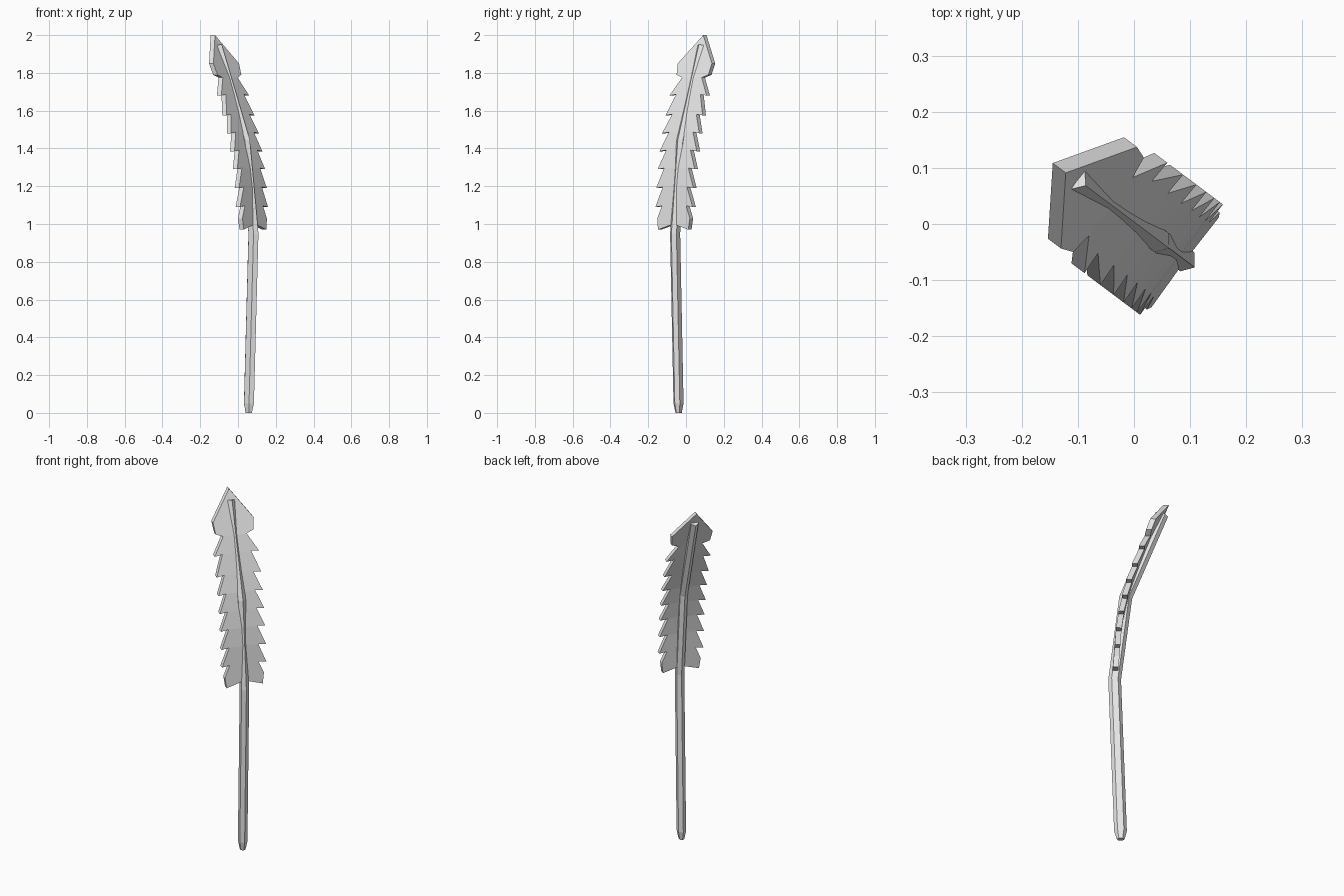
import bpy, bmesh
from mathutils import Vector

cube = bpy.data.objects.get("Cube")
if cube:
    bpy.data.objects.remove(cube, do_unlink=True)

grey = bpy.data.materials.new("plain_grey")
grey.use_nodes = True
grey.diffuse_color = (0.8, 0.8, 0.8, 1)
grey.node_tree.nodes["Principled BSDF"].inputs["Base Color"].default_value = grey.diffuse_color

ACROSS = Vector((0.6, 0.8, 0))    # direction of the blade width
LEAN = Vector((-0.8, 0.6, 0))     # direction the tip leans towards


def place(u, v, z):
    return ACROSS * u + LEAN * v + Vector((0, 0, z))


def finish(name, bm):
    bmesh.ops.recalc_face_normals(bm, faces=bm.faces)
    mesh = bpy.data.meshes.new(name)
    bm.to_mesh(mesh)
    bm.free()
    mesh.materials.append(grey)
    obj = bpy.data.objects.new(name, mesh)
    bpy.context.collection.objects.link(obj)


# Bent shaft: hexagonal rings of (height, lean, half width, half depth, tilt)
RINGS = [(0, -0.069, 0.013, 0.02, 0), (0.05, -0.07, 0.021, 0.033, 0),
         (0.95, -0.1, 0.021, 0.033, 0), (1.44, -0.043, 0.021, 0.033, 0.2),
         (1.94, 0.143, 0.02, 0.033, 0.35)]
HEX = [(0, -1), (1, -0.5), (1, 0.5), (0, 1), (-1, 0.5), (-1, -0.5)]
bm = bmesh.new()
loops = []
for z, lean, w, d, tilt in RINGS:
    loops.append([bm.verts.new(place(0.003 + a * w, lean + b * d, z - tilt * b * d))
                  for a, b in HEX])
for low, high in zip(loops, loops[1:]):
    for i in range(6):
        j = (i + 1) % 6
        bm.faces.new((low[i], low[j], high[j], high[i]))
bm.faces.new(loops[0])
bm.faces.new(loops[-1])
finish("shaft", bm)

# Curve followed by the back of the blade: (height, lean)
CURVE = [(0.97, -0.085), (1.19, -0.07), (1.29, -0.058), (1.385, -0.04),
         (1.48, -0.018), (1.57, 0.01), (1.68, 0.047), (1.85, 0.107), (2.0, 0.181)]


def blade_lean(z):
    for (z0, v0), (z1, v1) in zip(CURVE, CURVE[1:]):
        if z <= z1:
            break
    return v0 + (v1 - v0) * (z - z0) / (z1 - z0)


# Serrated blade: one tooth per strip, mirrored about the centre line
TEETH = [1.68, 1.575, 1.48, 1.385, 1.29, 1.19, 1.09]
NOTCHES = [(0.065, 1.775)] + [(0.08, z + 0.006) for z in TEETH]
bm = bmesh.new()


def point(u, z):
    return bm.verts.new(place(u, blade_lean(z), z))


tip, bottom = point(0, 2.0), point(0, 1.0)
spine = [point(0, z) for u, z in NOTCHES]
for side in (-1, 1):
    inner = [point(side * u, z) for u, z in NOTCHES]
    for i, z in enumerate(TEETH):
        tooth = point(side * 0.123, z)
        bm.faces.new((spine[i], inner[i], inner[i + 1], spine[i + 1]))
        bm.faces.new((inner[i], tooth, inner[i + 1]))
    # Arrow-shaped head and flared base
    bm.faces.new((tip, point(side * 0.113, 1.85), point(side * 0.105, 1.79), inner[0], spine[0]))
    bm.faces.new((spine[-1], inner[-1], point(side * 0.108, 1.03), point(side * 0.1, 0.97), bottom))
bmesh.ops.recalc_face_normals(bm, faces=bm.faces)
solid = bmesh.ops.extrude_face_region(bm, geom=bm.faces[:], use_keep_orig=True)
moved = [g for g in solid["geom"] if isinstance(g, bmesh.types.BMVert)]
bmesh.ops.translate(bm, verts=moved, vec=LEAN * -0.029)
finish("blade", bm)
